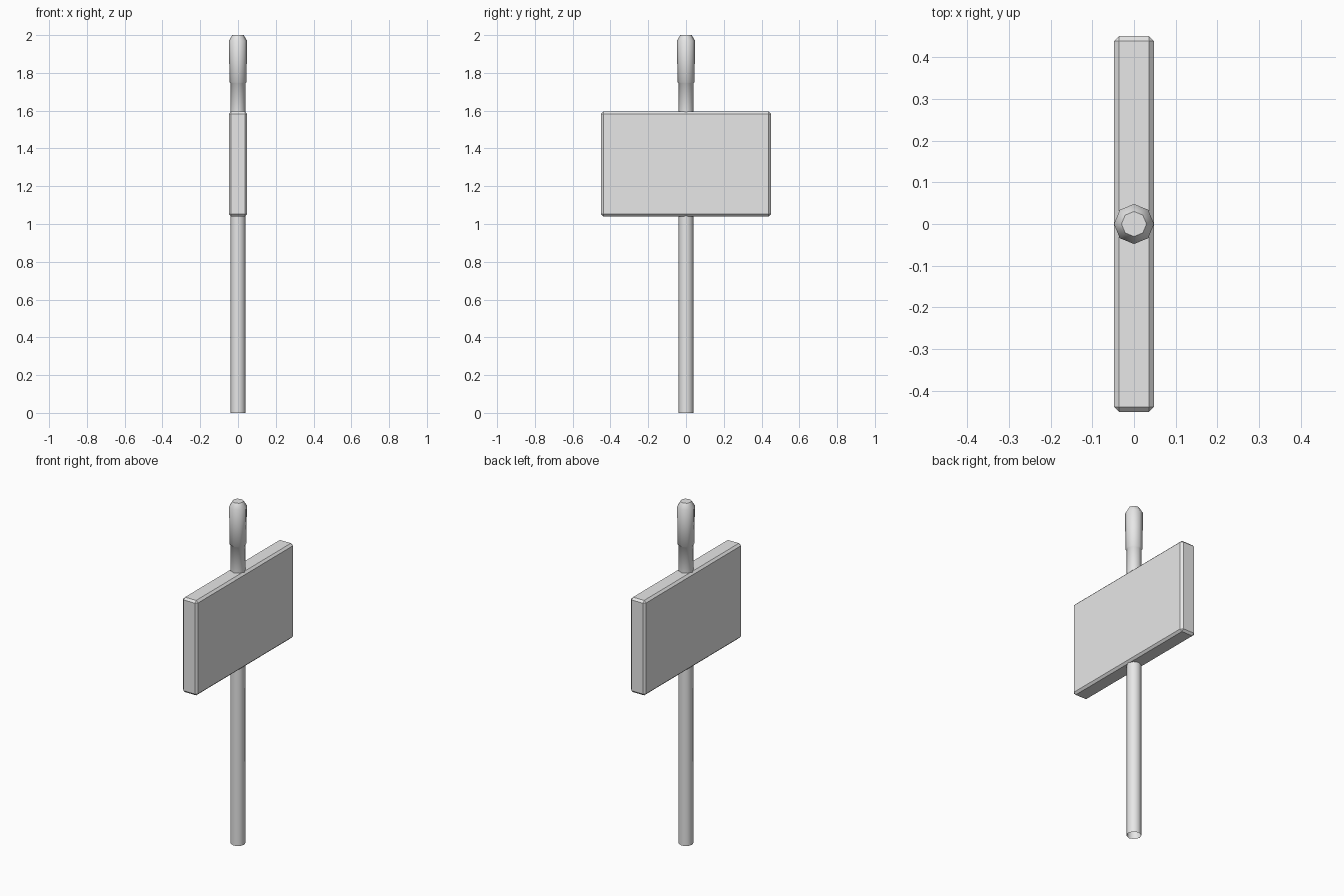
import bpy
import bmesh
import math

default_cube = bpy.data.objects.get("Cube")
if default_cube:
    bpy.data.objects.remove(default_cube, do_unlink=True)

grey = bpy.data.materials.new("plain grey")
grey.use_nodes = True
grey.diffuse_color = (0.8, 0.8, 0.8, 1)
grey.node_tree.nodes["Principled BSDF"].inputs["Base Color"].default_value = (0.8, 0.8, 0.8, 1)


def add_object(name, bm):
    """Turn a bmesh into a grey object."""
    bmesh.ops.recalc_face_normals(bm, faces=bm.faces)
    mesh = bpy.data.meshes.new(name)
    bm.to_mesh(mesh)
    bm.free()
    mesh.materials.append(grey)
    obj = bpy.data.objects.new(name, mesh)
    bpy.context.collection.objects.link(obj)
    return obj


def lathe(name, profile, sides=8, cap_top=False):
    """Stack rings of (radius, height) into an eight-sided column."""
    bm = bmesh.new()
    rings = []
    for radius, z in profile:
        angles = [math.tau * i / sides for i in range(sides)]
        rings.append([bm.verts.new((radius * math.cos(a), radius * math.sin(a), z)) for a in angles])
    for low, high in zip(rings, rings[1:]):
        for i in range(sides):
            j = (i + 1) % sides
            bm.faces.new((low[i], low[j], high[j], high[i]))
    if cap_top:
        bm.faces.new(rings[-1])
    obj = add_object(name, bm)
    bpy.ops.object.select_all(action="DESELECT")
    obj.select_set(True)
    bpy.context.view_layer.objects.active = obj
    bpy.ops.object.shade_smooth_by_angle(angle=math.radians(50))
    return obj


# Long pole, open at the foot
lathe("pole", [(0.04, 0), (0.04, 1.06)])

# Neck and thicker knob above the board
lathe("neck_and_knob",
      [(0.04, 1.58), (0.04, 1.745), (0.045, 1.75), (0.048, 1.97), (0.03, 2.0)],
      cap_top=True)

# Broad block with chamfered edges
bm = bmesh.new()
bmesh.ops.create_cube(bm, size=1)
for v in bm.verts:
    v.co.x *= 0.096
    v.co.y *= 0.9
    v.co.z = v.co.z * 0.555 + 1.318
bmesh.ops.bevel(bm, geom=bm.edges[:], offset=0.012, segments=1, affect="EDGES")
add_object("block", bm)
